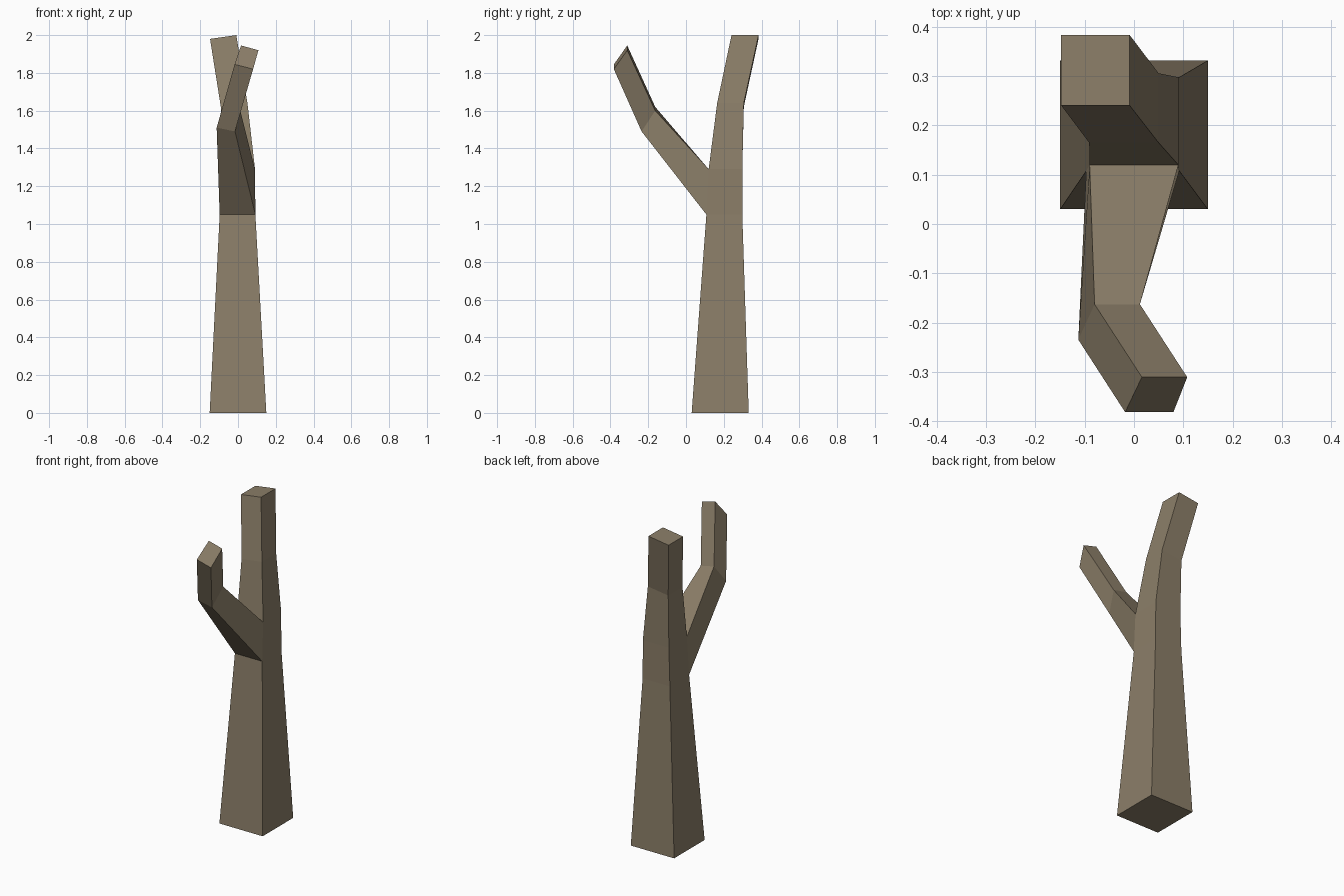
import bpy, bmesh

if "Cube" in bpy.data.objects:
    bpy.data.objects.remove(bpy.data.objects["Cube"])

bark = bpy.data.materials.new("bark")
bark.diffuse_color = (0.26, 0.21, 0.14, 1)
bark.use_nodes = True
bark.node_tree.nodes["Principled BSDF"].inputs["Base Color"].default_value = bark.diffuse_color
bm = bmesh.new()


def ring(x0, x1, y0, y1, zl, zr):
    # order: front left, front right, back right, back left
    pts = [(x0, y0, zl), (x1, y0, zr), (x1, y1, zr), (x0, y1, zl)]
    return [bm.verts.new(p) for p in pts]


def bridge(a, b, skip=()):
    for i in range(4):
        if i not in skip:
            j = (i + 1) % 4
            bm.faces.new((a[i], a[j], b[j], b[i]))


# trunk sections from the ground to the tip of the main limb
base = ring(-0.15, 0.15, 0.03, 0.332, 0, 0)
fork_low = ring(-0.097, 0.092, 0.108, 0.298, 1.05, 1.05)
fork_high = ring(-0.09, 0.09, 0.12, 0.298, 1.29, 1.29)
bend = ring(-0.091, 0.05, 0.165, 0.306, 1.62, 1.64)
tip = ring(-0.148, -0.009, 0.241, 0.384, 1.98, 2.0)
bm.faces.new(base[::-1])
bridge(base, fork_low)
bridge(fork_low, fork_high, skip=(0,))  # front left open for the branch
bridge(fork_high, bend)
bridge(bend, tip)
bm.faces.new(tip)

# side branch: lower left, lower right, upper right, upper left
root = [fork_low[0], fork_low[1], fork_high[1], fork_high[0]]
elbow = [bm.verts.new(p) for p in [
    (-0.113, -0.235, 1.51), (-0.016, -0.235, 1.49),
    (0.012, -0.163, 1.60), (-0.08, -0.163, 1.62)]]
end = [bm.verts.new(p) for p in [
    (-0.018, -0.382, 1.845), (0.08, -0.382, 1.82),
    (0.108, -0.311, 1.92), (0.016, -0.311, 1.945)]]
bridge(root, elbow)
bridge(elbow, end)
bm.faces.new(end)

bmesh.ops.recalc_face_normals(bm, faces=bm.faces)
mesh = bpy.data.meshes.new("tree_trunk")
bm.to_mesh(mesh)
bm.free()
mesh.materials.append(bark)
obj = bpy.data.objects.new("tree_trunk", mesh)
bpy.context.collection.objects.link(obj)
